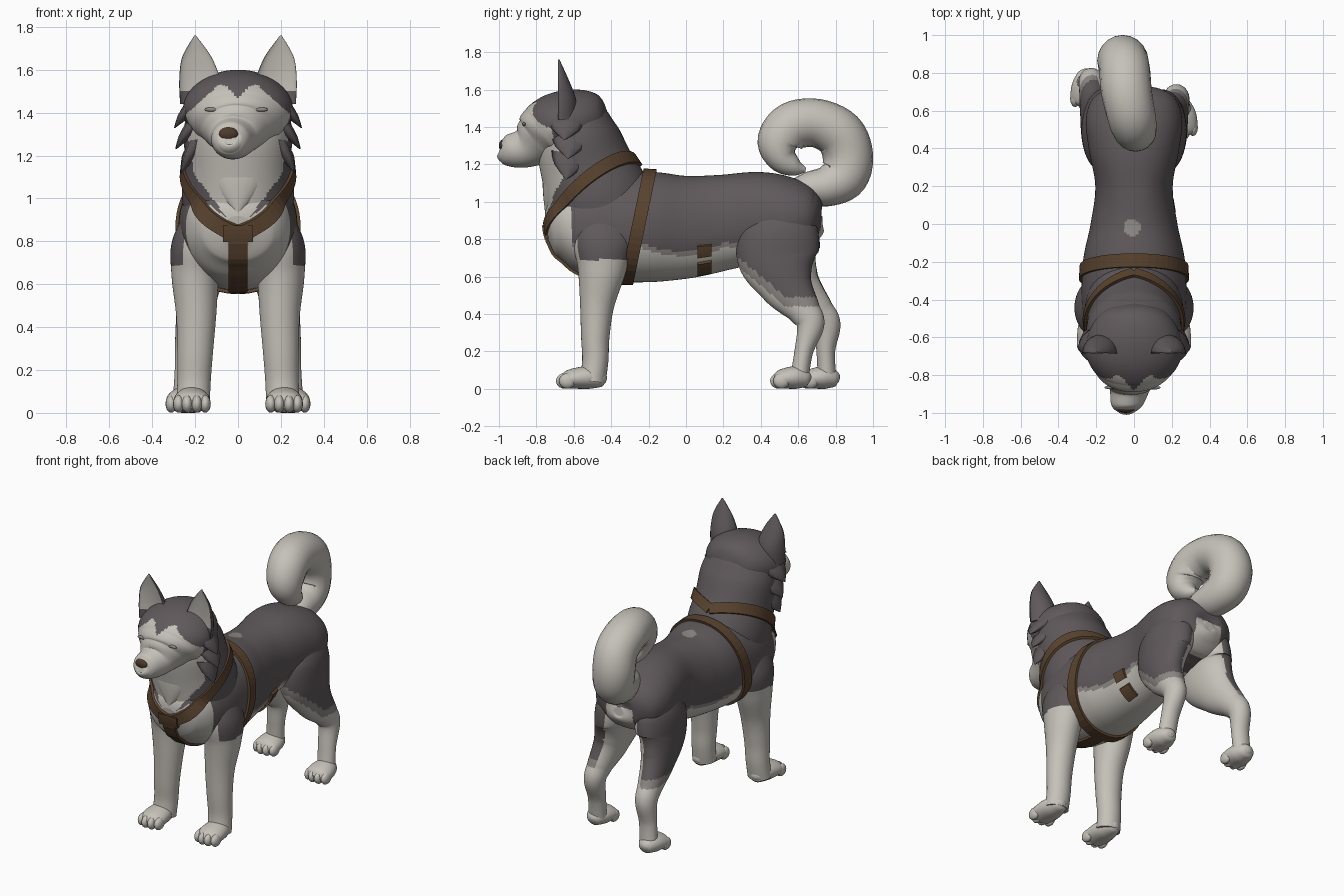
import bpy, bmesh, math
from mathutils import Vector
from mathutils.bvhtree import BVHTree

if "Cube" in bpy.data.objects:
    bpy.data.objects.remove(bpy.data.objects["Cube"])

DARK, PALE, GREY, STRAP, NOSE = range(5)
MATS = []
for mat_name, col in (("dark_fur", (.115, .099, .103)), ("pale_fur", (.56, .535, .49)),
                      ("grey_fur", (.27, .25, .24)), ("harness_brown", (.10, .056, .028)),
                      ("nose_brown", (.075, .042, .026))):
    m = bpy.data.materials.new(mat_name)
    m.diffuse_color = (*col, 1)
    m.use_nodes = True
    m.node_tree.nodes["Principled BSDF"].inputs["Base Color"].default_value = m.diffuse_color
    MATS.append(m)


def finish(name, bm, rule):
    """Turn a bmesh into an object, colouring faces by a constant or rule(point, normal)."""
    bmesh.ops.recalc_face_normals(bm, faces=bm.faces[:])
    me = bpy.data.meshes.new(name)
    for m in MATS:
        me.materials.append(m)
    for f in bm.faces:
        f.smooth = len(f.verts) <= 4
        f.material_index = rule(f.calc_center_median(), f.normal) if callable(rule) else rule
    bm.to_mesh(me)
    bm.free()
    ob = bpy.data.objects.new(name, me)
    bpy.context.collection.objects.link(ob)
    return ob


def spline(keys, sub):
    """Catmull-Rom through rows of (x, y, z, half width, half depth)."""
    k = [keys[0], *keys, keys[-1]]
    rows = []
    for i in range(1, len(k) - 2):
        for j in range(sub):
            t = j / sub
            rows.append([.5 * (2*q + (r-p)*t + (2*p-5*q+4*r-s)*t*t + (3*q-p-3*r+s)*t**3)
                         for p, q, r, s in zip(*k[i-1:i+3])])
    return rows + [list(keys[-1])]


def tube(name, keys, rule, seg=28, sub=6, power=2.0):
    """Loft of (super)elliptic rings along a path lying roughly in the yz plane."""
    rows, bm, rings = spline(keys, sub), bmesh.new(), []
    X = Vector((1, 0, 0))
    for i, r in enumerate(rows):
        a, b = rows[max(i-1, 0)], rows[min(i+1, len(rows)-1)]
        N = (Vector(b[:3]) - Vector(a[:3])).cross(X).normalized()
        ring = []
        for j in range(seg):
            t = 2 * math.pi * j / seg
            c, s = (math.copysign(abs(f) ** (2 / power), f) for f in (math.cos(t), math.sin(t)))
            ring.append(bm.verts.new(Vector(r[:3]) + X * max(r[3], .003) * c + N * max(r[4], .003) * s))
        rings.append(ring)
    for p, q in zip(rings, rings[1:]):
        for j in range(seg):
            bm.faces.new((p[j], p[j-1], q[j-1], q[j]))
    bm.faces.new(rings[0])
    bm.faces.new(rings[-1])
    return finish(name, bm, rule)


def blob(name, loc, size, rule):
    bm = bmesh.new()
    bmesh.ops.create_uvsphere(bm, u_segments=16, v_segments=10, radius=1)
    bmesh.ops.scale(bm, vec=size, verts=bm.verts)
    bmesh.ops.translate(bm, vec=loc, verts=bm.verts)
    return finish(name, bm, rule)


def surface(*obs):
    """Ray-casting tree of finished parts."""
    verts, polys = [], []
    for ob in obs:
        o = len(verts)
        verts += [v.co.copy() for v in ob.data.vertices]
        polys += [[i + o for i in p.vertices] for p in ob.data.polygons]
    return BVHTree.FromPolygons(verts, polys)


# coat pattern rules
def front_bib(p):
    x = abs(p.x)
    return p.y < -.61 and (p.z < .87 + .75 * x and x < .27 or x < .06 + .75 * (p.z - .92))


def torso_coat(p, n):
    spot = math.hypot((p.x + .01) / .045, (p.y + .02) / .045) < 1 and p.z > 1.1
    edge = .735 + .9 * (p.y + .02) ** 2
    rump = p.y > .6 and p.z < .92 and abs(p.x) < .1
    if front_bib(p) or rump or (p.y < .45 and p.z < min(edge, .78) - .025):
        return PALE
    return GREY if spot or (p.y < .3 and p.z < min(edge, .78)) else DARK


def neck_coat(p, n):
    return PALE if front_bib(p) and p.y < -.66 else DARK


def face_mask(p, n):
    x = abs(p.x)
    top = min(1.465 + 1.1 * x, 1.53 - .9 * max(0, x - .09))
    return PALE if p.y < -.7 - .2 * max(0, p.z - 1.3) and p.z < top else DARK


# torso and neck
torso = tube("torso", [(0, -.745, .85, .07, .07), (0, -.71, .855, .17, .15), (0, -.62, .865, .24, .225),
                       (0, -.45, .865, .275, .285), (0, -.2, .865, .27, .295), (0, 0, .865, .23, .275),
                       (0, .2, .89, .205, .255), (0, .4, .92, .24, .24), (0, .55, .92, .255, .21),
                       (0, .66, .9, .22, .165), (0, .715, .89, .13, .1), (0, .73, .89, .03, .03)],
             torso_coat, seg=110, sub=15, power=2.15)
neck = tube("neck", [(0, -.42, .85, .24, .27), (0, -.47, 1.02, .262, .28), (0, -.53, 1.18, .25, .25),
                     (0, -.58, 1.34, .25, .225), (0, -.6, 1.45, .21, .185), (0, -.61, 1.53, .13, .12)],
            neck_coat, seg=110, sub=16)

# head with muzzle, turned a touch to one side
head = tube("head", [(0, -.42, 1.43, .05, .05), (0, -.46, 1.43, .16, .13), (0, -.56, 1.43, .235, .17),
                     (0, -.68, 1.41, .255, .175), (0, -.76, 1.36, .215, .165), (-.01, -.81, 1.32, .155, .138),
                     (-.02, -.87, 1.285, .11, .105), (-.035, -.95, 1.273, .087, .085),
                     (-.04, -.985, 1.272, .06, .06), (-.04, -.996, 1.275, .025, .025)],
            face_mask, seg=110, sub=16)
blob("nose", (-.045, -.975, 1.3), (.048, .025, .034), NOSE)
face = surface(head)

for s, side in ((1, "right"), (-1, "left")):
    # eyes sit flush on the face
    eye = face.ray_cast(Vector((s * .115 - .008, -2, 1.415)), Vector((0, 1, 0)))[0]
    blob("eye_" + side, eye, (.034, .01, .01), GREY)

    # ears, the pale front half pushed in to a scoop
    ear = tube("ear_" + side, [(s * .17, -.685, 1.44, .1, .1), (s * .178, -.685, 1.55, .096, .095),
                               (s * .192, -.685, 1.66, .068, .055), (s * .2, -.68, 1.76, .004, .004)],
               lambda p, n: PALE if n.y < -.2 and p.z > 1.5 else DARK, seg=32, sub=10)
    for v in ear.data.vertices:
        if v.co.y < -.685:
            v.co.y = -.685 + (-.685 - v.co.y) * .3

    # cheek tufts
    for i, (b, t) in enumerate((((.205, -.64, 1.44), (.295, -.65, 1.33)),
                                ((.2, -.62, 1.35), (.29, -.63, 1.23)),
                                ((.19, -.62, 1.26), (.265, -.64, 1.12)))):
        tube(f"cheek_tuft_{side}_{i}", [(s*b[0], b[1], b[2], .045, .1),
                                        (s*(b[0]+t[0])/2, (b[1]+t[1])/2, (b[2]+t[2])/2, .032, .075),
                                        (s*t[0], t[1], t[2], .003, .003)], DARK, seg=8, sub=2)

    # front legs
    tube("front_leg_" + side, [(s*.17, -.42, .97, .06, .1), (s*.193, -.44, .8, .115, .16),
                               (s*.2, -.45, .64, .11, .13), (s*.195, -.475, .45, .093, .092),
                               (s*.2, -.485, .28, .083, .076), (s*.205, -.485, .15, .078, .07),
                               (s*.21, -.5, .04, .078, .07)],
         lambda p, n: PALE if p.z < .69 or p.y < -.585 or n.y < -.78 else DARK, seg=48, sub=12)

    # hind legs: the left one stands further back
    def back(z):
        return .16 * max(0, 1 - z / .75) if s < 0 else 0

    def thigh_coat(p, n):
        edge = max(.49, .73 - .85 * (p.y - .25))
        if n.x * s < -.35 or p.z < edge - .05:
            return PALE
        return DARK if p.z > edge else GREY

    hind = ((.12, .5, 1.02, .07, .1), (.145, .5, .86, .122, .205), (.165, .49, .7, .115, .215),
            (.19, .54, .55, .095, .145), (.215, .63, .42, .075, .09), (.225, .665, .34, .068, .074),
            (.235, .63, .2, .06, .05), (.245, .605, .05, .06, .05))
    tube("hind_leg_" + side, [(s*x, y + back(z), z, rx, rn) for x, y, z, rx, rn in hind],
         thigh_coat, seg=56, sub=14)

    # paws with toes
    for part, x, tip, k in (("front", .215, -.695, 1.0), ("hind", .25, .45 + back(.03), .8)):
        x *= s
        tube(f"{part}_paw_{side}", [(x, tip + .27*k, .045, .01, .01), (x, tip + .25*k, .05, .045, .04),
                                    (x, tip + .18*k, .06, .076, .06), (x, tip + .1*k, .055, .086, .055),
                                    (x, tip + .05*k, .045, .076, .044), (x, tip + .02*k, .04, .03, .02)], PALE)
        for i, dx in enumerate((-.062, -.022, .022, .062)):
            blob(f"{part}_toe_{side}_{i}", (x + dx, tip + .036 + abs(dx) * .4, .042), (.026, .045, .041), PALE)

tube("bib", [(0, -.64, 1.26, .19, .12), (0, -.7, 1.08, .13, .07), (0, -.745, .93, .008, .008)],
     PALE, seg=24, sub=5)

# curled tail
tube("tail", [(0, .57, 1.04, .07, .07), (-.01, .66, 1.07, .1, .09), (-.03, .76, 1.085, .12, .11),
              (-.05, .845, 1.14, .13, .13), (-.06, .865, 1.25, .135, .135), (-.05, .82, 1.36, .135, .135),
              (-.04, .7, 1.42, .135, .13), (-.015, .57, 1.405, .13, .13), (.005, .5, 1.32, .115, .12),
              (.02, .515, 1.235, .09, .085), (.03, .58, 1.185, .055, .05), (.03, .64, 1.17, .012, .012)],
     PALE, seg=20, sub=5)

# harness straps laid onto the body surface by ray casting
skin = surface(torso, neck)


def strap(name, centre, u, v, width, a0=0, a1=2 * math.pi, n=48, thick=.016):
    u, v, centre = Vector(u).normalized(), Vector(v).normalized(), Vector(centre)
    w = u.cross(v).normalized() * width / 2
    closed = a1 - a0 > 6.28
    bm, rows = bmesh.new(), []
    for i in range(n if closed else n + 1):
        a = a0 + (a1 - a0) * i / n
        d = u * math.cos(a) + v * math.sin(a)
        h, k = (skin.ray_cast(o + d, -d)[0] or o + d * .28 for o in (centre - w, centre + w))
        rows.append([bm.verts.new(p) for p in (h - d*.02, k - d*.02, k + d*thick, h + d*thick)])
    for p, q in zip(rows, rows[1:] + rows[:1] if closed else rows[1:]):
        for j in range(4):
            bm.faces.new((p[j], p[j-1], q[j-1], q[j]))
    if not closed:
        bm.faces.new(rows[0])
        bm.faces.new(rows[-1])
    for p in finish(name, bm, STRAP).data.polygons:
        p.use_smooth = False


Q = math.pi / 2
strap("girth_strap", (0, -.25, .89), (1, 0, 0), (0, .14, .68), .07)
for s, side in ((1, "right"), (-1, "left")):
    strap("shoulder_strap_" + side, (0, -.51, 1.02), (s, -.08, .4), (0, .5, .39), .065, -Q, Q, 32)
strap("chest_strap", (0, -.4, .9), (0, -1, 0), (0, 0, -1), .09, .1, 1.8, 24)
strap("chest_plate", (0, -.4, .9), (0, -1, 0), (0, 0, -1), .14, .07, .28, 4, .022)
for i, (a, b) in enumerate(((.5, .75), (.9, 1.25))):
    strap(f"belly_clip_{i}", (0, .1, .88), (1, 0, 0), (0, 0, -1), .075, a, b, 4)
